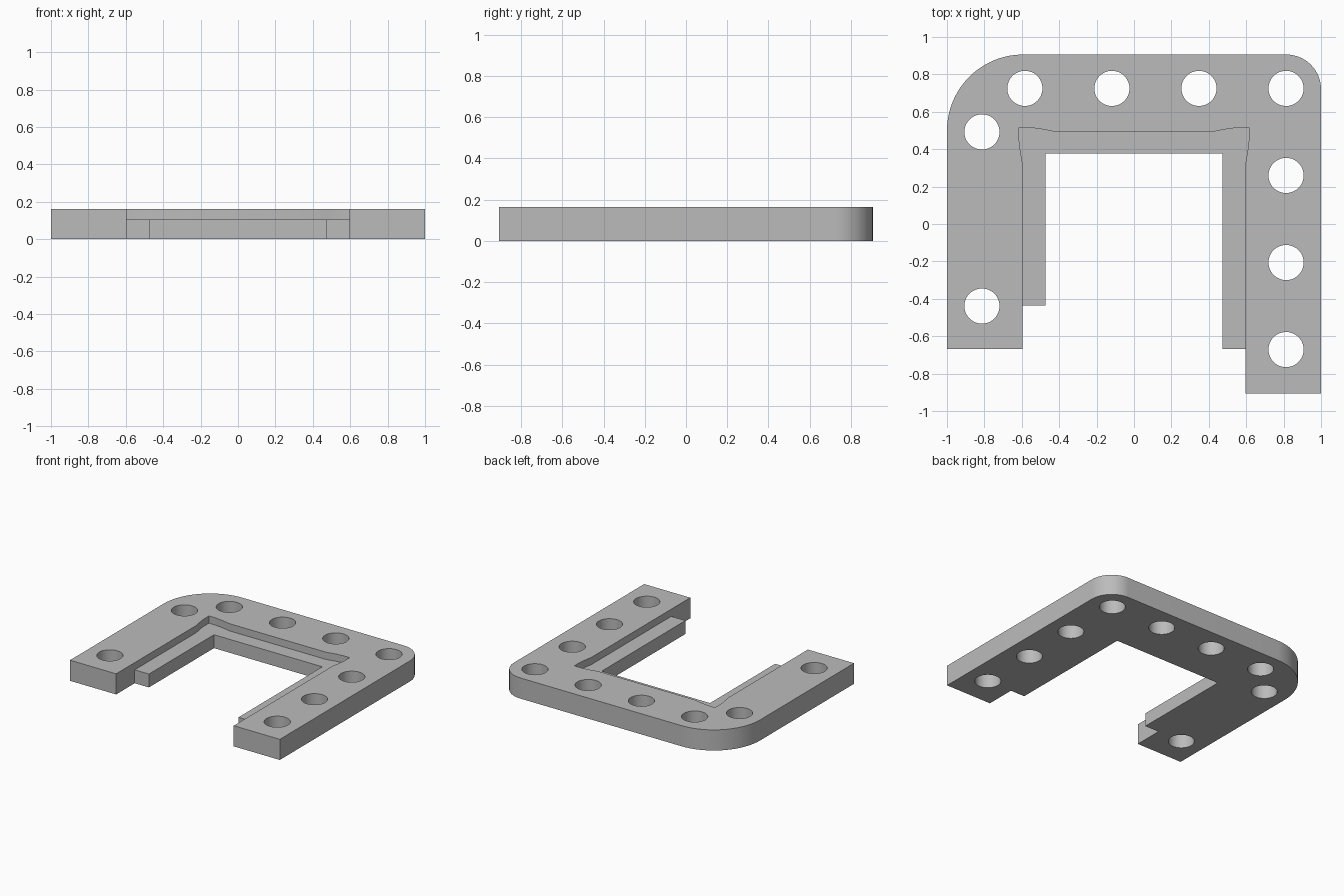
import bpy, bmesh
from math import cos, sin, pi, radians

if "Cube" in bpy.data.objects:
    bpy.data.objects.remove(bpy.data.objects["Cube"], do_unlink=True)

HEIGHT, LEDGE = 0.163, 0.106
BACK, INNER, LIP = 0.906, 0.597, 0.473
PITCH, HOLE_X, HOLE_Y = 0.4655, 0.813, 0.725

grey = bpy.data.materials.new("plain grey")
grey.use_nodes = True
grey.diffuse_color = (0.5, 0.5, 0.5, 1)
grey.node_tree.nodes["Principled BSDF"].inputs["Base Color"].default_value = (0.5, 0.5, 0.5, 1)


def arc(cx, cy, r, start, end, steps):
    angles = [radians(start + (end - start) * i / steps) for i in range(steps + 1)]
    return [(cx + r * cos(a), cy + r * sin(a)) for a in angles]


def prism(name, outlines, z0, z1):
    """Extrude one or more separate outlines between two heights."""
    bm = bmesh.new()
    for outline in outlines:
        face = bm.faces.new([bm.verts.new((x, y, z0)) for x, y in outline])
        top = bmesh.ops.extrude_face_region(bm, geom=[face])["geom"]
        for v in top:
            if isinstance(v, bmesh.types.BMVert):
                v.co.z = z1
    bmesh.ops.recalc_face_normals(bm, faces=bm.faces)
    mesh = bpy.data.meshes.new(name)
    bm.to_mesh(mesh)
    bm.free()
    mesh.materials.append(grey)
    obj = bpy.data.objects.new(name, mesh)
    bpy.context.collection.objects.link(obj)
    return obj


def cut(body, cutter):
    mod = body.modifiers.new(cutter.name, "BOOLEAN")
    mod.operation, mod.solver, mod.object = "DIFFERENCE", "EXACT", cutter
    bpy.context.view_layer.objects.active = body
    bpy.ops.object.modifier_apply(modifier=mod.name)
    bpy.data.objects.remove(cutter, do_unlink=True)


# U-shaped frame with uneven legs, stepped leg ends and two rounded back corners
outline = arc(1 - 0.186, BACK - 0.186, 0.186, 0, 90, 20)
outline += arc(-1 + 0.407, BACK - 0.407, 0.407, 90, 180, 28)
outline += [(-1, -0.669), (-INNER, -0.669), (-INNER, -0.437), (-LIP, -0.437),
            (-LIP, 0.376), (LIP, 0.376), (LIP, -0.669), (INNER, -0.669),
            (INNER, -BACK), (1, -BACK)]
frame = prism("u_frame", [outline], 0, HEIGHT)

# Recess above the inner ledge, with flared inner corners
flare = [(INNER, -1.1), (INNER, 0.33), (0.605, 0.375), (0.612, 0.42), (0.615, 0.46),
         (0.615, 0.516), (0.56, 0.515), (0.51, 0.51), (0.465, 0.502), (0.42, 0.493)]
recess = flare + [(-x, y) for x, y in reversed(flare)]
cut(frame, prism("recess_cutter", [recess], LEDGE, 0.3))

# Round mounting holes on an even pitch
centres = [(HOLE_X - i * PITCH, HOLE_Y) for i in range(4)]
centres += [(HOLE_X, HOLE_Y - i * PITCH) for i in range(1, 4)]
centres += [(-HOLE_X, HOLE_Y - i * PITCH / 2) for i in (1, 5)]
holes = [arc(x, y, 0.094, 0, 360 - 360 / 48, 47) for x, y in centres]
cut(frame, prism("hole_cutter", holes, -0.1, 0.3))

# Smooth the curved walls, keep the edges sharp
frame.select_set(True)
bpy.context.view_layer.objects.active = frame
bpy.ops.object.shade_smooth_by_angle(angle=radians(30))
